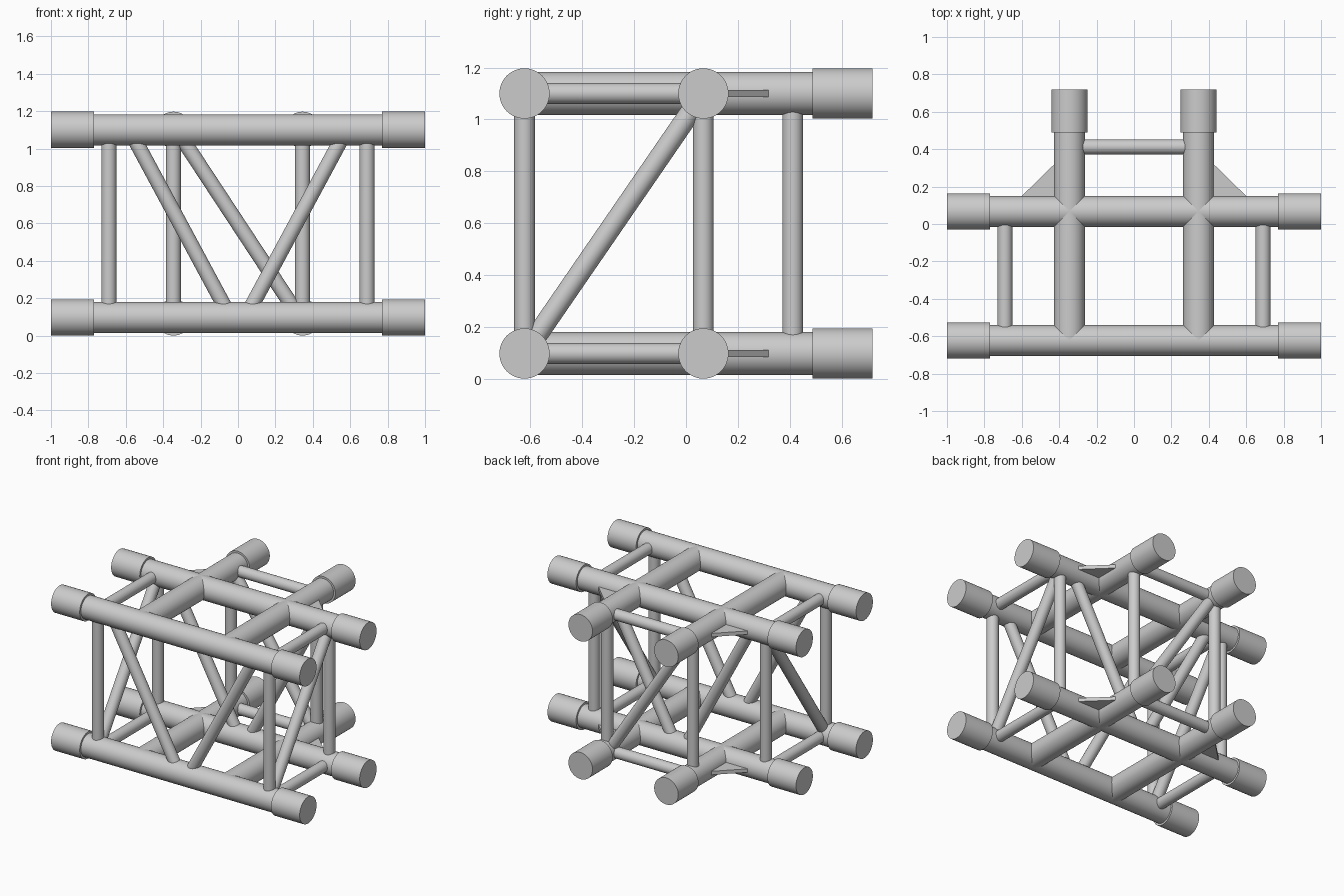
import bpy
import bmesh
from mathutils import Vector

cube = bpy.data.objects.get("Cube")
if cube:
    bpy.data.objects.remove(cube, do_unlink=True)

# Key dimensions
CHORD_R, COLLAR_R, BRACE_R = 0.0825, 0.097, 0.04
FRONT, BACK, REAR = -0.623, 0.067, 0.412      # y of the two chords and the stub bracing
STUB_X, POST_X = 0.345, 0.69
LEVELS = {"lower": 0.097, "upper": 1.1}
LOW, HIGH = LEVELS.values()
SIDES = {"left": 1, "right": -1}

metal = bpy.data.materials.new("light_grey_metal")
metal.use_nodes = True
grey = (0.6, 0.6, 0.6, 1)
metal.diffuse_color = grey
metal.node_tree.nodes["Principled BSDF"].inputs["Base Color"].default_value = grey


def tube(name, start, end, radius, sides=48):
    """Capped round tube between two points."""
    a, b = Vector(start), Vector(end)
    axis = b - a
    bpy.ops.mesh.primitive_cylinder_add(
        vertices=sides, radius=radius, depth=axis.length, location=(a + b) / 2,
        rotation=axis.to_track_quat('Z', 'Y').to_euler())
    obj = bpy.context.object
    obj.name = name
    obj.data.materials.append(metal)
    bpy.ops.object.shade_smooth_by_angle()
    return obj


def gusset(name, side, z):
    """Thin triangular plate in the corner between a chord and a stub."""
    bm = bmesh.new()
    corners = [(0.4, 0.12), (0.63, 0.12), (0.4, 0.345)]
    face = bm.faces.new([bm.verts.new((side * x, y, z - 0.013)) for x, y in corners])
    top = bmesh.ops.extrude_face_region(bm, geom=[face])["geom"]
    bmesh.ops.translate(bm, vec=(0, 0, 0.026),
                        verts=[v for v in top if isinstance(v, bmesh.types.BMVert)])
    bmesh.ops.recalc_face_normals(bm, faces=bm.faces)
    mesh = bpy.data.meshes.new(name)
    bm.to_mesh(mesh)
    bm.free()
    mesh.materials.append(metal)
    bpy.context.collection.objects.link(bpy.data.objects.new(name, mesh))


# Horizontal frames: chords, stubs, collars, rungs and gussets
for level, z in LEVELS.items():
    for row, y in (("front", FRONT), ("back", BACK)):
        tube(f"{level}_{row}_chord", (-0.99, y, z), (0.99, y, z), CHORD_R)
        for side, s in SIDES.items():
            tube(f"{level}_{row}_{side}_collar", (s * 0.77, y, z), (s, y, z), COLLAR_R)
    for side, s in SIDES.items():
        x = s * STUB_X
        tube(f"{level}_{side}_stub_chord", (x, FRONT, z), (x, 0.71, z), CHORD_R)
        tube(f"{level}_{side}_stub_collar", (x, 0.488, z), (x, 0.72, z), COLLAR_R)
        tube(f"{level}_{side}_rung", (s * POST_X, FRONT, z), (s * POST_X, BACK, z), BRACE_R, 32)
        gusset(f"{level}_{side}_gusset", s, z)
    tube(f"{level}_rear_rung", (-STUB_X, REAR, z), (STUB_X, REAR, z), BRACE_R, 32)

# Posts and diagonal braces
for side, s in SIDES.items():
    x = s * POST_X
    for row, y in (("front", FRONT), ("back", BACK)):
        tube(f"{row}_{side}_post", (x, y, LOW), (x, y, HIGH), BRACE_R, 32)
        tube(f"{row}_{side}_diagonal", (s * 0.04, y, LOW), (s * 0.58, y, HIGH), BRACE_R, 32)
    tube(f"{side}_side_diagonal", (x, FRONT, LOW), (x, BACK, HIGH), BRACE_R, 32)
    tube(f"rear_{side}_post", (s * STUB_X, REAR, LOW), (s * STUB_X, REAR, HIGH), BRACE_R, 32)
tube("rear_diagonal", (0.33, REAR, LOW), (-0.33, REAR, HIGH), BRACE_R, 32)
